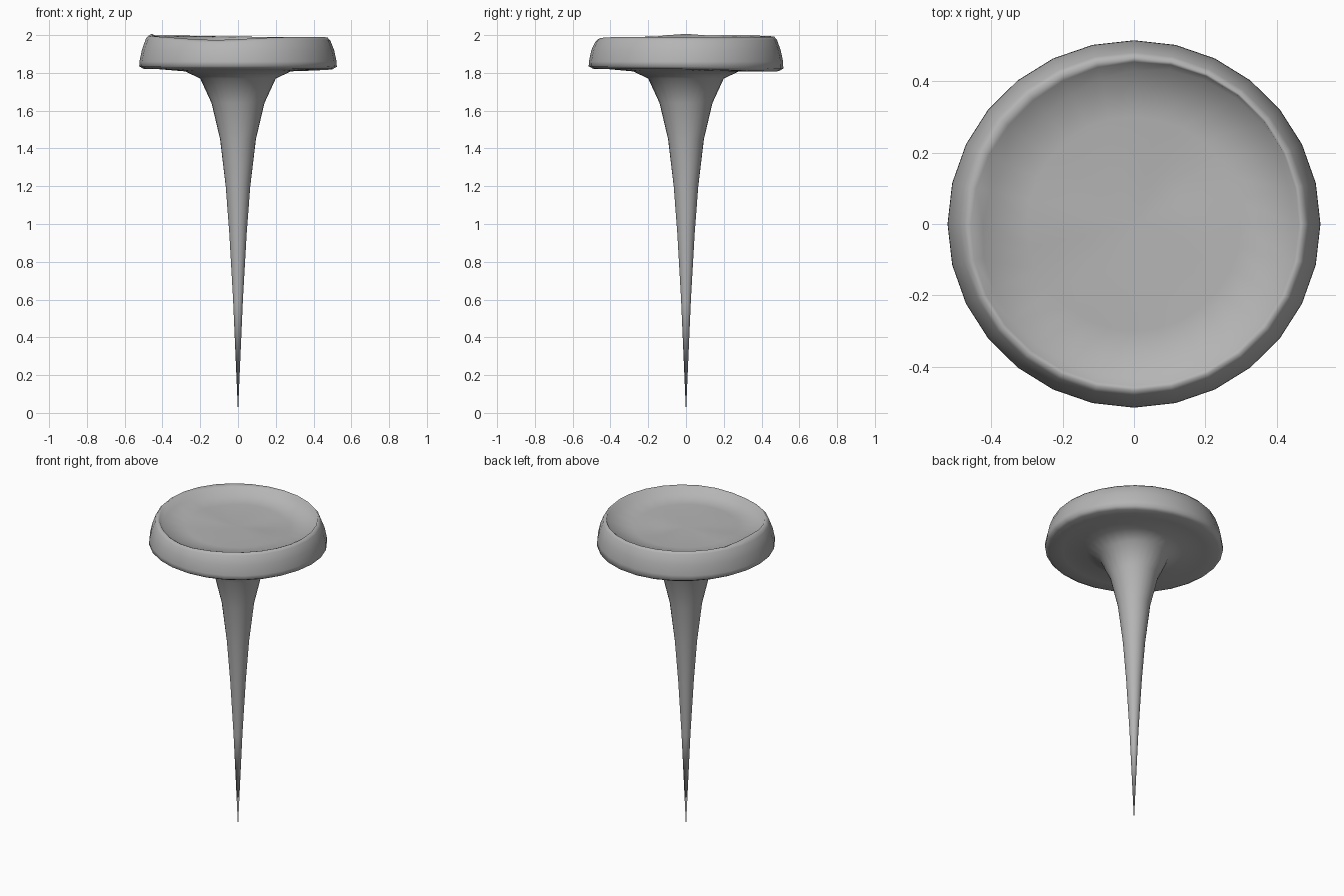
import bpy, bmesh, math

if "Cube" in bpy.data.objects:
    bpy.data.objects.remove(bpy.data.objects["Cube"])

SIDES = 28

# Profile (radius, z) from the point up the shaft, round the head, into the dish
shaft = [(0.026, 0.6), (0.046, 0.95), (0.065, 1.2),
         (0.095, 1.45), (0.14, 1.64), (0.20, 1.77), (0.28, 1.808)]
head_side = [(0.42, 1.82), (0.50, 1.822), (0.523, 1.835), (0.522, 1.86),
             (0.509, 1.92), (0.488, 1.975), (0.474, 1.99)]
dish = [(0.462, 1.985), (0.44, 1.948), (0.30, 1.94), (0.15, 1.935)]


def bump(a, centre, width):
    """Soft bump of height 1 around an angle in degrees."""
    d = (math.degrees(a) - centre + 180) % 360 - 180
    return math.exp(-(d / width) ** 2)


def shape(r, z, a, zone):
    """Hand-forged irregularity of the head."""
    if zone == "side":
        if z < 1.85:
            z -= 0.014 * bump(a, 70, 55)
        if z > 1.96:
            z -= 0.016 * bump(a, 255, 28) + 0.004 * bump(a, 20, 30)
            z += 0.009 * bump(a, 150, 50)
    elif zone == "dish":
        steep = bump(a, 50, 38)
        if r > 0.4:
            r += (0.018 if r < 0.45 else 0.006) * steep
            r -= (0.045 if r < 0.45 else 0.012) * bump(a, 140, 40)
            z -= 0.016 * bump(a, 255, 28)
        if r < 0.45 or z < 1.97:
            z -= 0.012 * steep
        z += 0.022 * bump(a, 180, 20) * (r / 0.46) ** 2
    return r, z


# Turned nail with dished head
bm = bmesh.new()
rings = []
for zone, points in (("shaft", shaft), ("side", head_side), ("dish", dish)):
    for r0, z0 in points:
        ring = []
        for i in range(SIDES):
            a = 2 * math.pi * i / SIDES
            r, z = shape(r0, z0, a, zone)
            squash = 0.985 if r > 0.3 else 1
            ring.append(bm.verts.new((r * math.cos(a), squash * r * math.sin(a), z)))
        rings.append(ring)
tip = bm.verts.new((0, 0, 0))
centre = bm.verts.new((0, 0, 1.935))
for i in range(SIDES):
    j = (i + 1) % SIDES
    bm.faces.new((tip, rings[0][j], rings[0][i]))
    bm.faces.new((centre, rings[-1][i], rings[-1][j]))
    for lo, hi in zip(rings, rings[1:]):
        bm.faces.new((lo[i], lo[j], hi[j], hi[i]))
bmesh.ops.recalc_face_normals(bm, faces=bm.faces)
for f in bm.faces:
    f.smooth = True

mesh = bpy.data.meshes.new("nail")
bm.to_mesh(mesh)
bm.free()
nail = bpy.data.objects.new("nail", mesh)
bpy.context.collection.objects.link(nail)

# Dark iron
iron = bpy.data.materials.new("iron")
iron.diffuse_color = (0.46, 0.46, 0.46, 1)
iron.use_nodes = True
iron.node_tree.nodes["Principled BSDF"].inputs["Base Color"].default_value = iron.diffuse_color
mesh.materials.append(iron)
